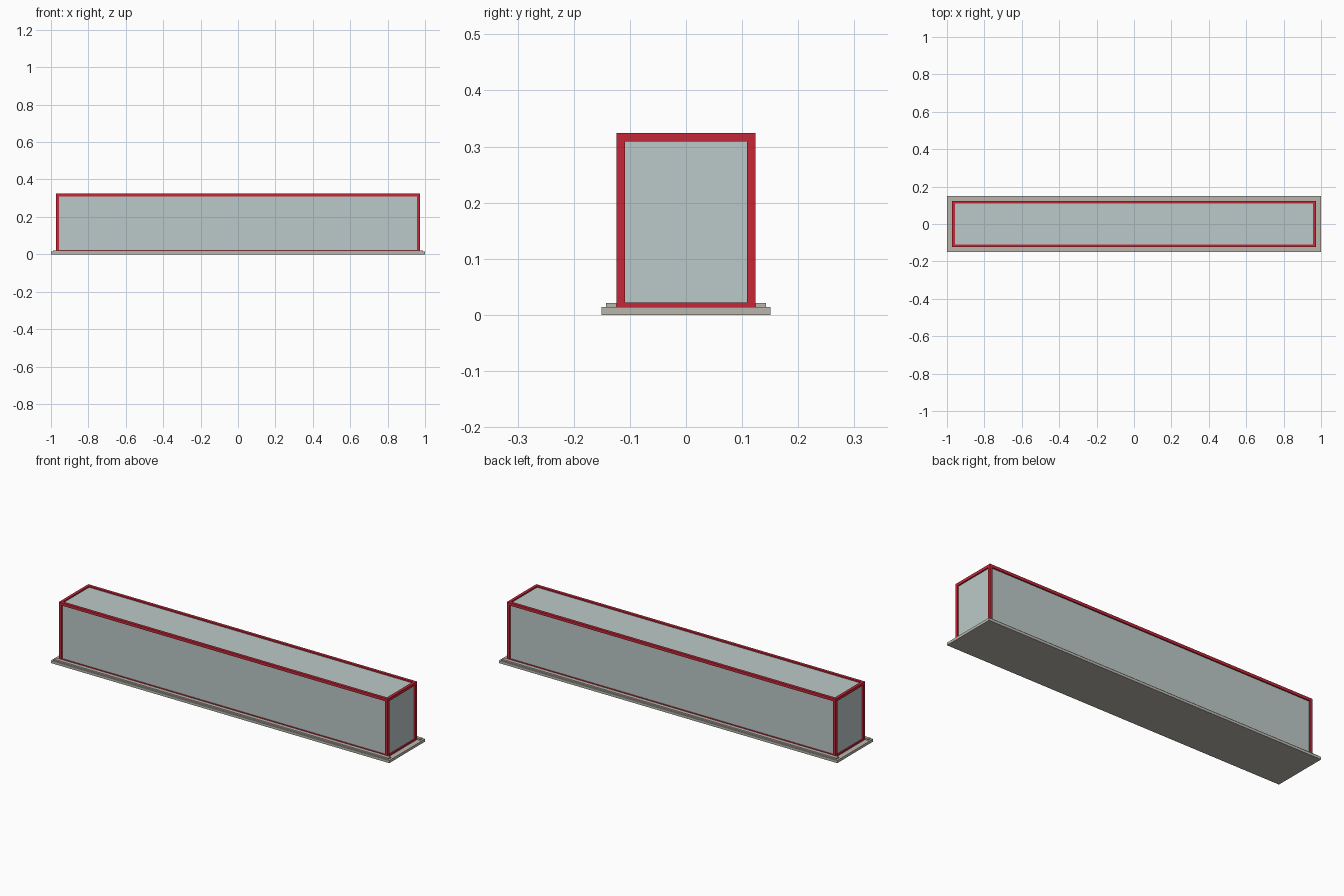
import bpy

cube = bpy.data.objects.get("Cube")
if cube:
    bpy.data.objects.remove(cube, do_unlink=True)


def material(name, rgb):
    m = bpy.data.materials.new(name)
    m.use_nodes = True
    m.diffuse_color = (*rgb, 1)
    m.node_tree.nodes["Principled BSDF"].inputs["Base Color"].default_value = (*rgb, 1)
    return m


RED = material("red_frame_paint", (0.56, 0.02, 0.04))
GLASS = material("pale_glass", (0.50, 0.59, 0.58))
STONE = material("warm_grey_stone", (0.49, 0.47, 0.42))


def box(name, x, y, z, mat):
    """Box from (min, max) ranges on each axis."""
    bpy.ops.mesh.primitive_cube_add(size=1, location=[sum(r) / 2 for r in (x, y, z)])
    o = bpy.context.object
    o.name = name
    o.scale = [r[1] - r[0] for r in (x, y, z)]
    bpy.ops.object.transform_apply(location=False, rotation=False, scale=True)
    o.data.materials.append(mat)
    return o


def span(a, b, side):
    return (a, b) if side > 0 else (-b, -a)


X, Y, BASE, TOP = 0.972, 0.124, 0.014, 0.324   # frame extents
BAR, SILL, INSET = 0.015, 0.022, 0.007

# Base slab
box("base_slab", (-1, 1), (-0.151, 0.151), (0, BASE), STONE)

# Glass body set back inside the frame
box("glass_body", (INSET - X, X - INSET), (INSET - Y, Y - INSET),
    (BASE, TOP - INSET), GLASS)

for s, side in ((-1, "front"), (1, "back")):
    # Raised kerb along each long side
    box(side + "_kerb", (-0.99, 0.99), span(Y, 0.143, s), (BASE, 0.021), STONE)
    # Long rails
    y = span(Y - BAR, Y, s)
    box(side + "_top_rail", (-X, X), y, (TOP - BAR, TOP), RED)
    box(side + "_bottom_rail", (-X, X), y, (BASE, SILL + 0.001), RED)
    # Corner posts
    for t, end in ((-1, "right"), (1, "left")):
        box(f"{side}_{end}_post", span(X - BAR, X, t), y, (SILL, TOP - BAR), RED)

# Short rails across both ends
for t, end in ((-1, "right"), (1, "left")):
    x = span(X - BAR, X, t)
    box(end + "_top_rail", x, (BAR - Y, Y - BAR), (TOP - BAR, TOP), RED)
    box(end + "_bottom_rail", x, (BAR - Y, Y - BAR), (BASE, SILL), RED)
